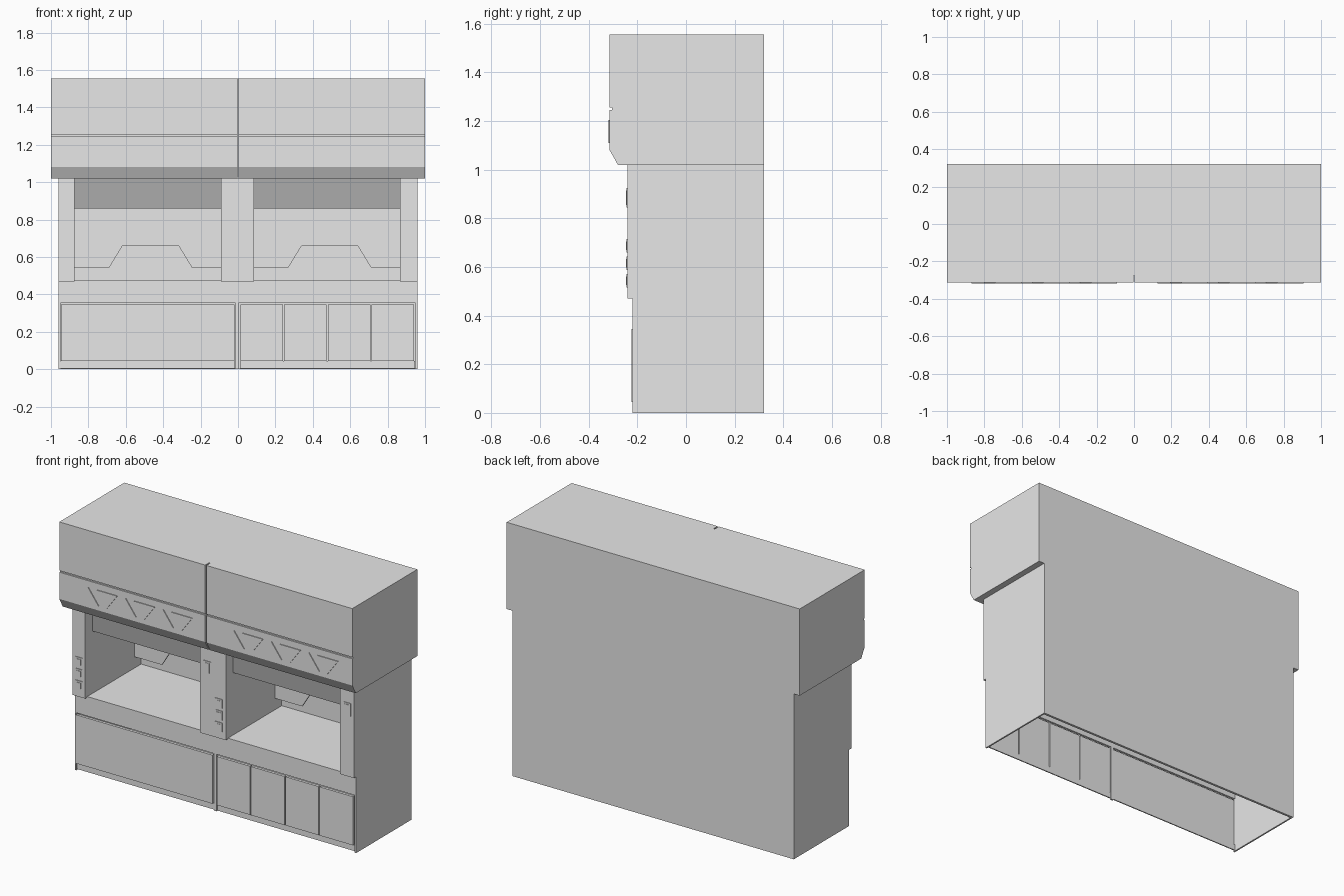
import bpy
import bmesh
from mathutils import Vector

cube = bpy.data.objects.get("Cube")
if cube:
    bpy.data.objects.remove(cube, do_unlink=True)


def material(name, value):
    m = bpy.data.materials.new(name)
    m.use_nodes = True
    colour = (value, value, value, 1)
    m.diffuse_color = colour
    m.node_tree.nodes["Principled BSDF"].inputs["Base Color"].default_value = colour
    return m


GREY = material("light grey", 0.8)
DARK = material("dark grey glass", 0.41)


def prism(name, outline, axis, start, end, mat=GREY):
    """Extrude an outline along x (outline in y, z) or along y (outline in x, z)."""
    bm = bmesh.new()

    def place(p, t):
        return (t, p[0], p[1]) if axis == "x" else (p[0], t, p[1])

    face = bm.faces.new([bm.verts.new(place(p, start)) for p in outline])
    shift = Vector(place((0, 0), end - start))
    new = bmesh.ops.extrude_face_region(bm, geom=[face], use_keep_orig=True)["geom"]
    bmesh.ops.translate(bm, vec=shift, verts=[v for v in new if isinstance(v, bmesh.types.BMVert)])
    bmesh.ops.recalc_face_normals(bm, faces=bm.faces)
    mesh = bpy.data.meshes.new(name)
    bm.to_mesh(mesh)
    bm.free()
    mesh.materials.append(mat)
    obj = bpy.data.objects.new(name, mesh)
    bpy.context.collection.objects.link(obj)
    return obj


def box(name, x0, x1, y0, y1, z0, z1, mat=GREY):
    return prism(name, [(x0, z0), (x1, z0), (x1, z1), (x0, z1)], "y", y0, y1, mat)


SIDE, BACK, FRONT = 0.96, 0.32, -0.22
PIER_FRONT, COUNTER, HOOD = -0.24, 0.475, 1.02

# Shell: open underneath, thin back and lower side walls
box("back_panel", -SIDE, SIDE, 0.305, BACK, 0, HOOD)
for side, sx in (("left", 1), ("right", -1)):
    a, b = sorted((sx * SIDE, sx * (SIDE - 0.01)))
    box(side + "_lower_wall", a, b, FRONT, 0.305, 0, 0.47)

# Work surface and front apron
box("work_surface", -0.95, 0.95, FRONT, 0.305, 0.455, COUNTER)
box("front_apron", -0.95, 0.95, FRONT, -0.205, 0.355, 0.455)
box("centre_stile", -0.014, 0.004, -0.215, -0.205, 0, 0.355)

# Piers beside and between the openings, running back as chamber walls
piers = {"right_pier": (-SIDE, -0.875), "centre_pier": (-0.09, 0.085), "left_pier": (0.865, SIDE)}
for name, (a, b) in piers.items():
    box(name, a, b, PIER_FRONT, 0.305, 0.47, HOOD)

# Upper hood, one profile per unit with a groove across the front
hood_profile = [(BACK, HOOD), (-0.28, HOOD), (-0.314, 1.08), (-0.314, 1.245), (-0.305, 1.245),
                (-0.305, 1.255), (-0.314, 1.255), (-0.314, 1.555), (BACK, 1.555)]
prism("right_hood", hood_profile, "x", -1, -0.004)
prism("left_hood", hood_profile, "x", 0.004, 1)
box("hood_seam", -0.004, 0.004, -0.275, BACK, HOOD, 1.555)


def control(name, x, z, w, h):
    """Raised switch plate with a smaller key on it."""
    box(name + "_plate", x, x + w, PIER_FRONT - 0.004, PIER_FRONT, z, z + h)
    box(name + "_key", x + 0.01, x + w - 0.01, PIER_FRONT - 0.007, PIER_FRONT - 0.004,
        z + 0.01, z + h - 0.01)


# Details repeated on both units
for unit, x0, x1, origin in (("right", -0.875, -0.09, -0.955), ("left", 0.085, 0.865, 0)):
    # Sash glass and slotted rear baffle
    box(unit + "_sash", x0, x1, -0.17, -0.16, 0.86, HOOD, DARK)
    c = (x0 + x1) / 2 + 0.015
    baffle = [(x0, 0.545), (c - 0.22, 0.545), (c - 0.15, 0.66), (c + 0.15, 0.66),
              (c + 0.22, 0.545), (x1, 0.545), (x1, HOOD), (x0, HOOD)]
    prism(unit + "_baffle", baffle, "y", 0.24, 0.25)

    # Service buttons and light switch
    for i in range(3):
        control(f"{unit}_button_{i + 1}", origin + 0.015, 0.515 + 0.0725 * i, 0.048, 0.055)
    control(unit + "_switch", origin + 0.89, 0.845, 0.05, 0.08)

    # Cabinet fronts: one wide panel or four doors, and a toe board
    start = -0.95 if unit == "right" else 0.01
    count = 1 if unit == "right" else 4
    width = 0.935 / count
    for i in range(count):
        box(f"{unit}_door_{i + 1}", start + i * width + 0.003, start + (i + 1) * width - 0.003,
            -0.225, -0.208, 0.045, 0.345)
    box(unit + "_toe_board", start, start + 0.935, -0.212, -0.205, 0.005, 0.043)

    # Triangular vents alternating up and down along the fascia
    first = x0 + 0.065 if unit == "right" else x0 + 0.1
    first -= 0.055
    for i in range(6):
        xc = first + 0.065 + i * 0.128
        low, high = (1.11, 1.205) if i % 2 == 0 else (1.205, 1.11)
        prism(f"{unit}_vent_{i + 1}", [(xc - 0.07, low), (xc + 0.07, low), (xc, high)],
              "y", -0.319, -0.314)
